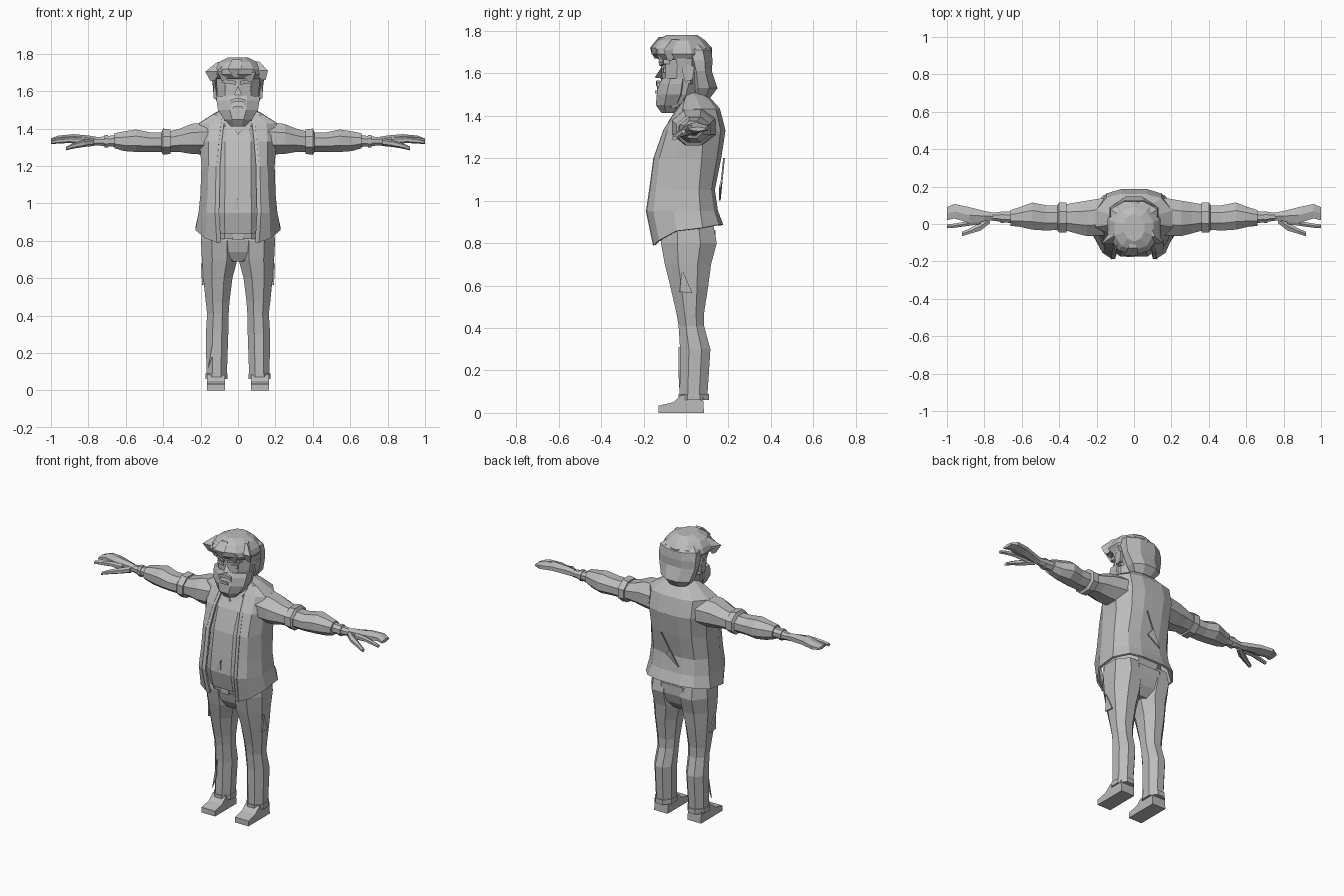
import bpy, bmesh, math
from mathutils import Vector

grey = bpy.data.materials.new("plain_grey")
grey.diffuse_color = (0.5, 0.5, 0.5, 1)


def add_object(name, bm, mirror=False, thick=0):
    bmesh.ops.recalc_face_normals(bm, faces=bm.faces)
    mesh = bpy.data.meshes.new(name)
    bm.to_mesh(mesh)
    bm.free()
    mesh.materials.append(grey)
    ob = bpy.data.objects.new(name, mesh)
    bpy.context.collection.objects.link(ob)
    if thick:
        m = ob.modifiers.new("thickness", 'SOLIDIFY')
        m.thickness = thick
        m.offset = 0
    if mirror:
        ob.modifiers.new("mirror", 'MIRROR')
    return ob


def skin(name, rings, closed=True, **kw):
    """Skin a list of point rings into a surface, capped when closed."""
    bm = bmesh.new()
    vs = [[bm.verts.new(p) for p in r] for r in rings]
    n = len(vs[0])
    for a, b in zip(vs, vs[1:]):
        for i in range(n if closed else n - 1):
            j = (i + 1) % n
            bm.faces.new((a[i], a[j], b[j], b[i]))
    if closed:
        bm.faces.new(vs[0])
        bm.faces.new(vs[-1])
    return add_object(name, bm, **kw)


def ring(axis, pos, a0, a1, b0, b1, n):
    pts = []
    for i in range(n):
        t = 2 * math.pi * (i + .5) / n
        k = 1 / math.cos(math.pi / n)
        a = (a0 + a1) / 2 + (a1 - a0) / 2 * math.cos(t) * k
        b = (b0 + b1) / 2 + (b1 - b0) / 2 * math.sin(t) * k
        pts.append((pos, a, b) if axis == 'x' else (a, b, pos))
    return pts


def loft(name, axis, rows, n=8, **kw):
    return skin(name, [ring(axis, *r, n) for r in rows], **kw)


def body(name, rows, n=8):
    """Centred upright loft; rows are z, half width, front, back."""
    return loft(name, 'z', [(z, -w, w, f, b) for z, w, f, b in rows], n)


def prism(name, pts, depth, **kw):
    """Extrude a flat outline by a depth vector."""
    d = Vector(depth)
    return skin(name, [pts, [Vector(p) + d for p in pts]], **kw)


# Shirt, pelvis and belt
body("shirt", [(.84, .17, -.15, .13), (.95, .175, -.175, .125), (1.05, .17, -.165, .115),
               (1.2, .165, -.145, .14), (1.33, .17, -.1, .155), (1.41, .13, -.05, .13)])
body("trouser_seat", [(.69, .06, -.07, .08), (.74, .16, -.1, .12), (.8, .185, -.115, .14),
                      (.86, .18, -.12, .14)])
body("belt", [(.81, .175, -.13, .135), (.84, .175, -.137, .135)])
prism("belt_buckle", [(-.03, -.14, .805), (.03, -.14, .805), (.03, -.14, .845), (-.03, -.14, .845)],
      (0, .012, 0))

# Open jacket: front z, back z, opening, half width, front, back
rings = []
for zf, zb, op, w, f, b in [(.79, .885, .105, .222, -.15, .17), (.95, .95, .115, .205, -.183, .145),
                            (1.05, 1.05, .112, .195, -.168, .13), (1.2, 1.2, .11, .19, -.148, .16),
                            (1.33, 1.33, .1, .2, -.102, .18), (1.42, 1.43, .09, .2, -.045, .155),
                            (1.465, 1.475, .085, .13, -.01, .115), (1.48, 1.505, .07, .08, .02, .07)]:
    half = [(op, f, 0), (op + (w - op) * .55, f * .82, .25), (w, f * .3, .7),
            (w, b * .45, .85), (w * .72, b * .88, 1), (w * .35, b, 1)]
    half = [(x, y, zf + (zb - zf) * t) for x, y, t in half]
    rings.append(half + [(-x, y, z) for x, y, z in reversed(half)])
skin("jacket", rings, closed=False, thick=.012)
# Lapel edges along the opening
skin("jacket_edge", [[(p[0][0] - .014, p[0][1] - .003, p[0][2]), (p[0][0] + .008, p[0][1] - .006, p[0][2]),
                      (p[0][0] + .008, p[0][1] + .012, p[0][2]), (p[0][0] - .014, p[0][1] + .012, p[0][2])]
                     for p in rings[:-1]], mirror=True)
# Shirt collar flaps
prism("collar", [(.0, -.085, 1.37), (.045, -.07, 1.36), (.085, -.03, 1.455), (.06, -.02, 1.46)],
      (0, .015, 0), mirror=True)

# Sleeves, arms and hands: x, y range, z range
loft("jacket_sleeve", 'x', [(.16, -.06, .14, 1.26, 1.435), (.25, -.065, .125, 1.265, 1.425),
                            (.31, -.05, .115, 1.275, 1.4), (.365, -.035, .105, 1.275, 1.385)], mirror=True)
loft("sleeve_cuff", 'x', [(.36, -.045, .115, 1.265, 1.395), (.40, -.045, .115, 1.26, 1.4),
                          (.41, -.035, .1, 1.275, 1.38)], mirror=True)
loft("shirt_sleeve", 'x', [(.38, -.03, .1, 1.275, 1.38), (.47, -.035, .1, 1.275, 1.38),
                           (.545, -.03, .115, 1.275, 1.395), (.61, -.015, .09, 1.28, 1.385),
                           (.66, -.01, .075, 1.295, 1.375)], mirror=True)
loft("forearm", 'x', [(.62, 0, .07, 1.3, 1.37), (.7, .01, .065, 1.305, 1.36),
                      (.77, .02, .06, 1.312, 1.352)], mirror=True)
loft("wristband", 'x', [(.695, .005, .068, 1.3, 1.365), (.715, .005, .068, 1.3, 1.365)], mirror=True)
loft("hand", 'x', [(.75, .022, .06, 1.312, 1.352), (.8, .015, .07, 1.315, 1.36),
                   (.88, .005, .09, 1.325, 1.367), (.96, .03, .107, 1.325, 1.36),
                   (1.0, .02, .09, 1.328, 1.346)], n=6, mirror=True)
loft("index_finger", 'x', [(.82, .0, .03, 1.315, 1.35), (.9, -.012, .013, 1.325, 1.352),
                           (.96, -.02, .002, 1.322, 1.345), (1.0, -.022, -.002, 1.318, 1.335)],
     n=6, mirror=True)
loft("thumb", 'x', [(.77, .005, .045, 1.31, 1.345), (.82, -.035, .01, 1.305, 1.337),
                    (.88, -.053, -.025, 1.295, 1.32), (.92, -.065, -.042, 1.285, 1.302)], n=6, mirror=True)

# Trouser legs, hems and shoes
loft("trouser_leg", 'z', [(.07, .06, .168, -.03, .1), (.3, .052, .172, -.028, .115),
                          (.41, .05, .165, -.035, .085), (.47, .046, .172, -.045, .085),
                          (.6, .03, .185, -.075, .105), (.7, .003, .193, -.1, .118),
                          (.8, .002, .198, -.118, .145), (.88, .005, .19, -.11, .13)], mirror=True)
loft("trouser_hem", 'z', [(.06, .056, .174, -.036, .108), (.09, .056, .174, -.036, .108)], mirror=True)
prism("shoe", [(.07, -.13, 0), (.07, .085, 0), (.07, .08, .075), (.07, -.02, .085),
               (.07, -.06, .05), (.07, -.13, .034)], (.095, 0, 0), mirror=True)
# Torn cloth on the trousers and jacket back
prism("trouser_tear", [(.184, -.03, .57), (.184, .03, .565), (.19, -.02, .68)], (.008, 0, 0), mirror=True)
prism("shin_tear", [(-.16, -.032, .12), (-.13, -.036, .2), (-.125, -.036, .31)], (0, .008, 0))
prism("back_tear", [(-.06, .155, 1.0), (.03, .155, 1.06), (.0, .165, 1.1), (.05, .175, 1.2)],
      (0, .008, 0))
prism("belly_tear", [(-.04, -.176, .95), (0, -.176, .97), (0, -.176, 1.03)], (0, .008, 0))

# Neck and head
body("neck", [(1.38, .08, -.04, .09), (1.46, .06, -.02, .085), (1.56, .06, -.03, .08)])
body("head", [(1.44, .07, -.115, .02), (1.5, .1, -.12, .06), (1.58, .112, -.112, .09),
              (1.66, .115, -.112, .1), (1.72, .1, -.1, .1)], n=10)
body("beard", [(1.412, .04, -.115, -.05), (1.45, .075, -.142, -.005), (1.5, .107, -.138, .02),
               (1.55, .115, -.125, .025), (1.575, .114, -.112, .025)], n=8)
prism("nose", [(-.022, -.11, 1.575), (0, -.148, 1.58), (.022, -.11, 1.575), (0, -.108, 1.64)],
      (0, .02, 0))
prism("moustache", [(0, -.14, 1.565), (.04, -.138, 1.555), (.05, -.13, 1.51), (.036, -.134, 1.515),
                    (.03, -.138, 1.54), (0, -.142, 1.545)], (0, .02, 0), mirror=True)
prism("lower_lip", [(-.03, -.145, 1.505), (.03, -.145, 1.505), (.022, -.145, 1.52), (-.022, -.145, 1.52)],
      (0, .02, 0))
prism("eyebrow", [(.012, -.125, 1.635), (.085, -.105, 1.645), (.085, -.105, 1.665), (.012, -.13, 1.655)],
      (0, .03, 0), mirror=True)
prism("eye", [(.025, -.116, 1.605), (.07, -.105, 1.605), (.07, -.105, 1.625), (.025, -.116, 1.625)],
      (0, .01, 0), mirror=True)
prism("ear", [(.11, -.005, 1.56), (.11, .03, 1.57), (.115, .04, 1.63), (.115, .005, 1.645),
              (.11, -.02, 1.62)], (.02, 0, 0), mirror=True)

# Hair: back bowl, crown and overhanging tufts
body("back_hair", [(1.485, .065, .03, .115), (1.53, .1, .02, .148), (1.61, .125, .018, .122),
                   (1.66, .13, .0, .125), (1.71, .125, -.02, .12), (1.765, .06, -.03, .06)])
body("crown_hair", [(1.665, .125, -.125, .1), (1.69, .142, -.155, .115), (1.72, .132, -.162, .115),
                    (1.755, .105, -.135, .085), (1.78, .055, -.09, .05)], n=10)
for i, (x, z, w) in enumerate([(-.125, 1.655, .05), (-.07, 1.655, .04), (-.01, 1.67, .045),
                               (.06, 1.65, .05), (.125, 1.66, .05)]):
    y = -.165 + abs(x) * .55
    skin("fringe_tuft_%d" % i, [[(x * 1.1 - .01, y + .01, z), (x * 1.1 + .01, y + .01, z), (x * 1.1, y + .03, z)],
                                [(x - w, y - .01, z + .05), (x + w * .7, y - .01, z + .05), (x, y + .06, z + .05)],
                                [(x * .7 - .025, y + .03, z + .1), (x * .7 + .025, y + .03, z + .1),
                                 (x * .7, y + .09, z + .1)]])
skin("sideburn", [[(.108, -.02, 1.56), (.118, .02, 1.55), (.1, .03, 1.55)],
                  [(.125, -.05, 1.67), (.142, .03, 1.67), (.1, .03, 1.67)]], mirror=True)
